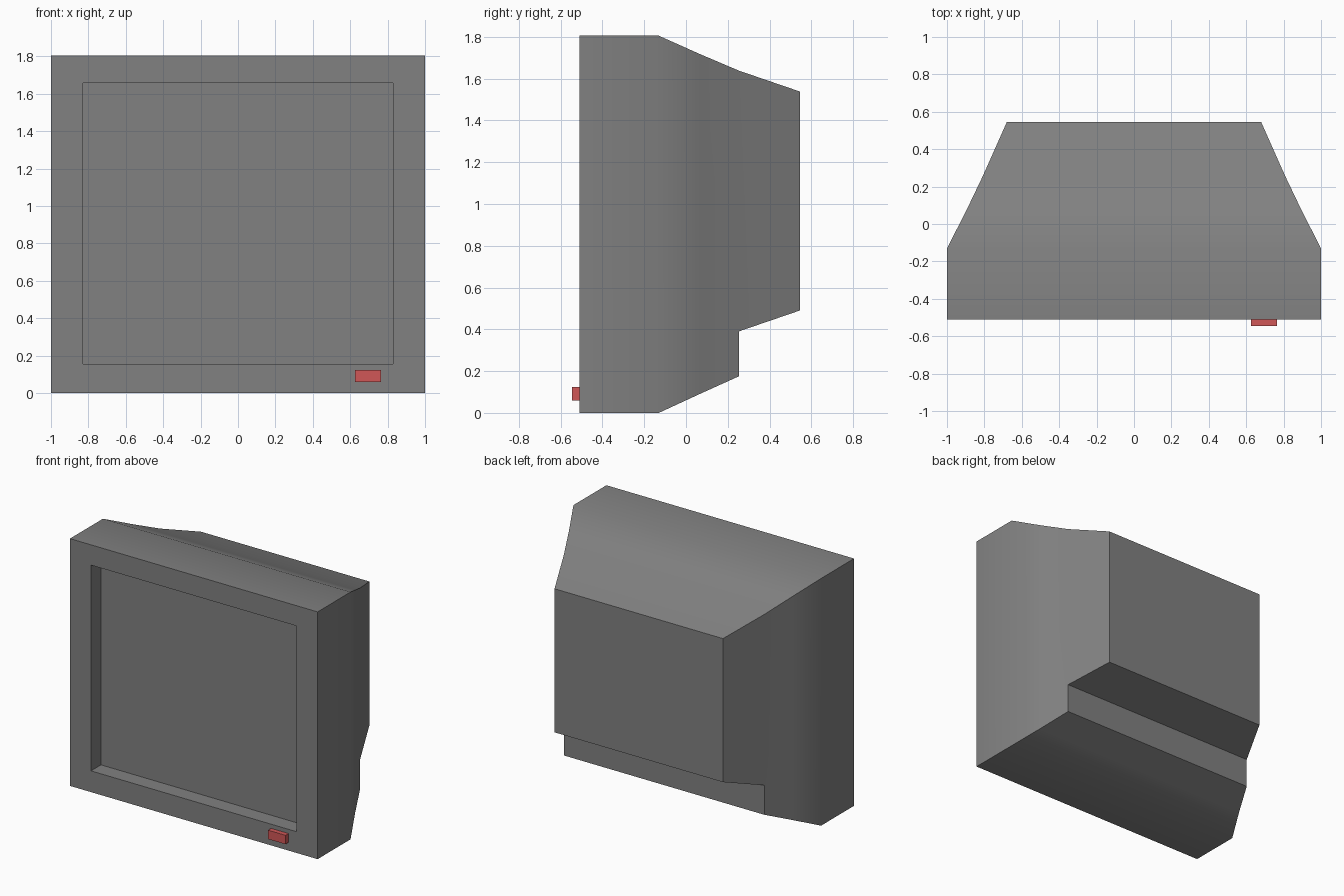
import bpy, bmesh, math
from mathutils import Matrix

if "Cube" in bpy.data.objects:
    bpy.data.objects.remove(bpy.data.objects["Cube"])


def material(name, rgb):
    m = bpy.data.materials.new(name)
    m.diffuse_color = (*rgb, 1)
    m.use_nodes = True
    m.node_tree.nodes["Principled BSDF"].inputs["Base Color"].default_value = m.diffuse_color
    return m


grey = material("dark_grey_plastic", (0.22, 0.22, 0.22))
red = material("red_button", (0.63, 0.095, 0.095))


def finish(name, bm, mat):
    bmesh.ops.recalc_face_normals(bm, faces=bm.faces)
    me = bpy.data.meshes.new(name)
    bm.to_mesh(me)
    bm.free()
    me.materials.append(mat)
    ob = bpy.data.objects.new(name, me)
    bpy.context.collection.objects.link(ob)
    return ob


# Monitor housing: stations from front to back (y, half width, bottom, top)
stations = [(-0.51, 1.0, 0.0, 1.805), (-0.13, 1.0, 0.0, 1.805),
            (0.065, 0.9, 0.09, 1.718), (0.253, 0.81, 0.175, 1.638),
            (0.545, 0.68, 0.49, 1.538)]
step_z = 0.39   # the rear hump overhangs the base from this height

bm = bmesh.new()


def ring(y, x0, x1, z0, z1):
    return [bm.verts.new((x, y, z)) for x, z in
            ((x0, z0), (x1, z0), (x1, z1), (x0, z1))]


rings = [ring(y, -w, w, b, t) for y, w, b, t in stations]
sy, sw = stations[3][:2]
step = [bm.verts.new((x, sy, step_z)) for x in (-sw, sw)]

for i, (a, b) in enumerate(zip(rings, rings[1:])):
    low = step if i == 3 else a[:2]
    bm.faces.new((a[3], a[2], b[2], b[3]))            # top
    bm.faces.new((low[0], low[1], b[1], b[0]))        # underside
    for lo, hi in ((0, 3), (1, 2)):                   # both sides
        extra = [step[lo]] if i == 2 else []
        bm.faces.new([low[lo], b[lo]] + extra + [b[hi], a[hi]])
bm.faces.new((rings[3][0], rings[3][1], step[1], step[0]))
bm.faces.new(rings[-1])

# Recessed screen in the front
rim = ring(-0.51, -0.83, 0.83, 0.155, 1.657)
screen = ring(-0.395, -0.83, 0.83, 0.155, 1.657)
for outer, inner in ((rings[0], rim), (rim, screen)):
    for k in range(4):
        n = (k + 1) % 4
        bm.faces.new((outer[k], outer[n], inner[n], inner[k]))
bm.faces.new(screen)

housing = finish("monitor_housing", bm, grey)
bpy.context.view_layer.objects.active = housing
housing.select_set(True)
bpy.ops.object.shade_smooth_by_angle(angle=math.radians(30))

# Power button
bm = bmesh.new()
bmesh.ops.create_cube(bm, size=1, matrix=Matrix.Translation((0.695, -0.5275, 0.092))
                      @ Matrix.Diagonal((0.14, 0.035, 0.065, 1)))
finish("power_button", bm, red)
